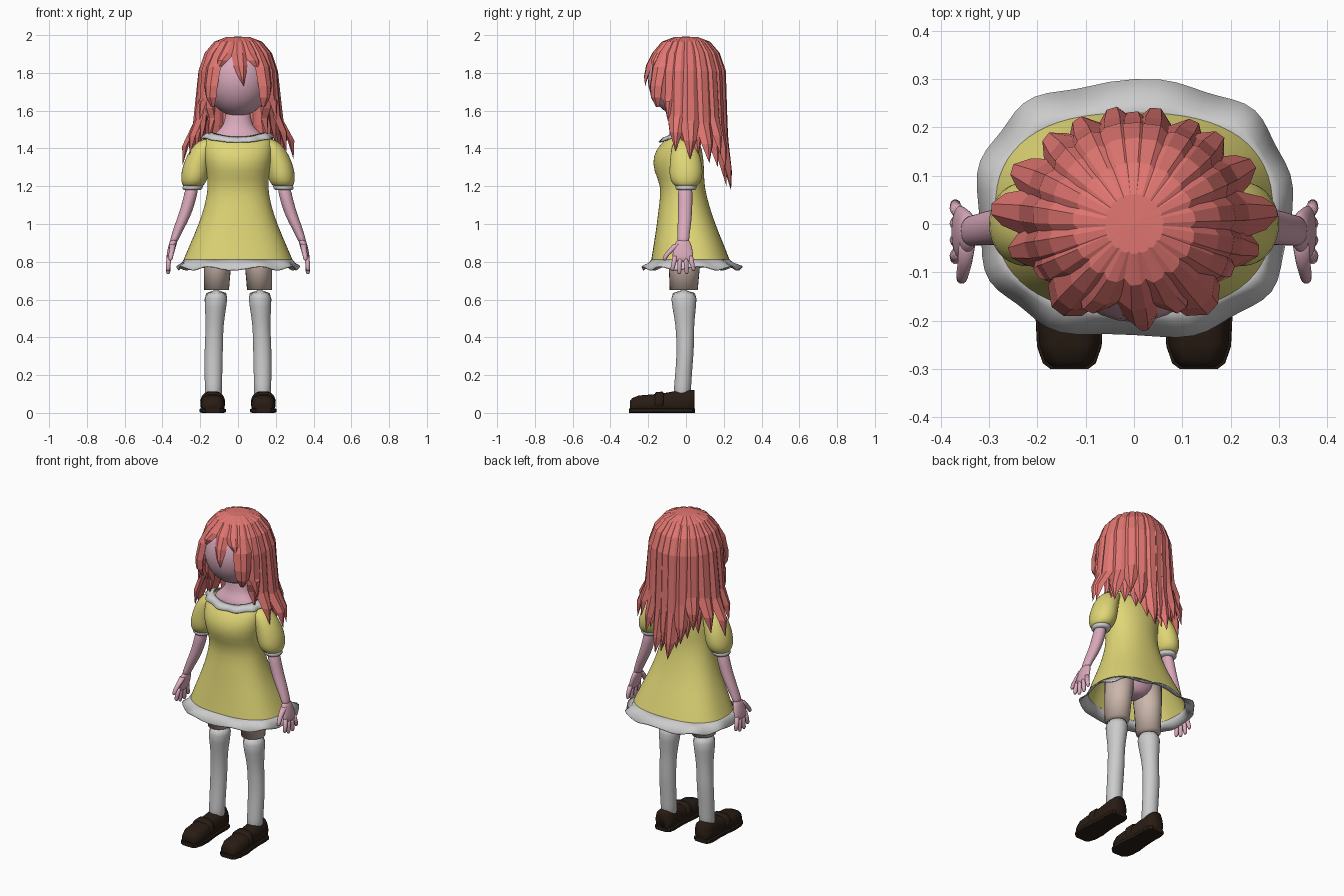
import bpy, bmesh, math, random
from mathutils import Vector

random.seed(4)


def material(name, rgb):
    m = bpy.data.materials.new(name)
    m.diffuse_color = (*rgb, 1)
    return m


SKIN = material("skin", (0.70, 0.40, 0.50))
TIGHTS = material("tan", (0.60, 0.47, 0.41))
HAIR = material("hair", (0.75, 0.18, 0.165))
YELLOW = material("yellow", (0.74, 0.67, 0.18))
TRIM = material("trim", (0.75, 0.75, 0.75))
SHOE = material("shoe", (0.022, 0.012, 0.007))


def spow(v, p):
    return math.copysign(abs(v) ** p, v)


def ring(x, y0, y1, z, rx, p=1.0, n=32, waves=0, dr=0.0, dz=0.0, tilt=0.0):
    """Horizontal superellipse from y0 to y1, with optional ripples."""
    cy, ry, pts = (y0 + y1) / 2, (y1 - y0) / 2, []
    for i in range(n):
        a = math.tau * i / n
        w = math.sin(waves * a + 0.6)
        c, s = spow(math.cos(a), p), spow(math.sin(a), p)
        pts.append(Vector((x + c * (rx + dr * w), cy + s * (ry + dr * w),
                           z + dz * w + tilt * math.cos(a) ** 2)))
    return pts


def loft(name, rings, mat, caps=True, smooth=True, subsurf=0, thick=0, side=1):
    bm = bmesh.new()
    vs = [[bm.verts.new((p.x * side, p.y, p.z)) for p in r] for r in rings]
    n = len(rings[0])
    for a, b in zip(vs, vs[1:]):
        for i in range(n):
            j = (i + 1) % n
            bm.faces.new((a[i], a[j], b[j], b[i]))
    if caps:
        bm.faces.new(vs[0])
        bm.faces.new(vs[-1])
    bmesh.ops.remove_doubles(bm, verts=bm.verts, dist=1e-5)
    bmesh.ops.recalc_face_normals(bm, faces=bm.faces)
    me = bpy.data.meshes.new(name)
    bm.to_mesh(me)
    bm.free()
    me.materials.append(mat)
    for f in me.polygons:
        f.use_smooth = smooth
    ob = bpy.data.objects.new(name, me)
    bpy.context.collection.objects.link(ob)
    if thick:
        ob.modifiers.new("thickness", 'SOLIDIFY').thickness = thick
    if subsurf:
        ob.modifiers.new("smooth", 'SUBSURF').levels = subsurf
        ob.modifiers["smooth"].render_levels = subsurf
    return ob


def limb(name, pts, mat, side=1, n=16, **kw):
    """Tube through (x, y, z, rx, ry) stations."""
    return loft(name, [ring(x, y - ry, y + ry, z, rx, n=n) for x, y, z, rx, ry in pts],
                mat, side=side, **kw)


# Head, neck and hips
head = []
for i in range(17):
    t = math.pi * i / 16
    z, r = 1.77 - 0.20 * math.cos(t), math.sin(t)
    head.append((0, -0.015, z, 0.178 * r, 0.188 * r))
limb("head", head, SKIN, n=32, caps=False)
limb("neck", [(0, -0.02, 1.42, 0.15, 0.085), (0, -0.02, 1.475, 0.135, 0.075),
              (0, -0.01, 1.505, 0.088, 0.06), (0, -0.005, 1.55, 0.067, 0.055),
              (0, 0, 1.66, 0.065, 0.055)], SKIN, n=24, subsurf=1)
limb("hips", [(0, 0, 0.83, 0.04, 0.05), (0, 0, 0.87, 0.12, 0.09), (0, 0, 0.97, 0.16, 0.10),
              (0, 0, 1.10, 0.13, 0.09)], SKIN, n=24, subsurf=1)

# Dress body, rows are z, half width, front y, back y, squareness
body = [(1.455, 0.145, -0.10, 0.055, 1), (1.425, 0.183, -0.135, 0.078, 1),
        (1.36, 0.183, -0.178, 0.092, 0.95), (1.28, 0.167, -0.172, 0.097, 0.95),
        (1.20, 0.157, -0.13, 0.097, 0.95), (1.10, 0.175, -0.143, 0.122, 0.9),
        (1.00, 0.208, -0.155, 0.155, 0.85), (0.90, 0.252, -0.170, 0.197, 0.8),
        (0.81, 0.290, -0.185, 0.232, 0.8)]
loft("dress", [ring(0, y0, y1, z, rx, p, tilt=0.02 if z > 1.4 else 0) for z, rx, y0, y1, p in body],
     YELLOW, caps=False, subsurf=1)

# Rippled hem and scalloped collar
loft("hem_trim", [ring(0, -0.184, 0.231, 0.812, 0.289, 0.8, 64),
                  ring(0, -0.20, 0.25, 0.79, 0.299, 0.8, 64, 9, 0.004, 0.005),
                  ring(0, -0.235, 0.295, 0.768, 0.325, 0.8, 64, 9, 0.006, 0.010)],
     TRIM, caps=False, thick=0.006)
loft("collar", [ring(0, -0.10, 0.055, 1.462, 0.14, n=64, tilt=0.025),
                ring(0, -0.122, 0.07, 1.456, 0.165, n=64, waves=10, dr=0.003, tilt=0.025),
                ring(0, -0.142, 0.088, 1.434, 0.190, n=64, waves=10, dr=0.006, tilt=0.025)],
     TRIM, caps=False, thick=0.006)

for side, tag in ((1, "left"), (-1, "right")):
    # Puffed sleeve, cuff and arm
    limb("sleeve_" + tag, [(0.13, -0.01, 1.455, 0.05, 0.04), (0.172, -0.01, 1.425, 0.058, 0.062),
                           (0.20, -0.005, 1.37, 0.068, 0.078), (0.22, 0, 1.31, 0.073, 0.087),
                           (0.23, 0, 1.25, 0.074, 0.09), (0.236, 0, 1.21, 0.062, 0.072),
                           (0.24, 0, 1.195, 0.046, 0.048)], YELLOW, side, 24, subsurf=1)
    limb("cuff_" + tag, [(0.238, 0, 1.207, 0.048, 0.050), (0.239, 0, 1.20, 0.053, 0.055),
                         (0.241, 0, 1.188, 0.053, 0.055), (0.242, 0, 1.18, 0.046, 0.048)],
         TRIM, side, 24)
    limb("arm_" + tag, [(0.238, -0.003, 1.22, 0.037, 0.04), (0.258, -0.004, 1.12, 0.035, 0.039),
                        (0.285, -0.006, 1.04, 0.034, 0.038), (0.312, -0.01, 0.98, 0.029, 0.035),
                        (0.335, -0.014, 0.925, 0.023, 0.031), (0.342, -0.015, 0.90, 0.021, 0.034)],
         SKIN, side, subsurf=1)

    # Hand with fingers and thumb
    limb("palm_" + tag, [(0.337, -0.014, 0.925, 0.020, 0.030), (0.346, -0.017, 0.89, 0.021, 0.046),
                         (0.357, -0.017, 0.85, 0.020, 0.056), (0.364, -0.016, 0.815, 0.016, 0.056),
                         (0.366, -0.016, 0.80, 0.009, 0.048)], SKIN, side, subsurf=1)
    for k, (y, tip, z) in enumerate([(-0.058, -0.072, 0.752), (-0.030, -0.036, 0.735),
                                     (-0.002, 0.004, 0.735), (0.024, 0.040, 0.752)]):
        limb(f"finger_{k + 1}_{tag}", [(0.363, y, 0.83, 0.013, 0.014),
                                       (0.369, (y + tip) / 2, 0.79, 0.013, 0.013),
                                       (0.370, tip, z + 0.01, 0.011, 0.011),
                                       (0.370, tip, z, 0.006, 0.006)], SKIN, side, 10)
    limb("thumb_" + tag, [(0.346, -0.045, 0.895, 0.017, 0.022), (0.350, -0.078, 0.862, 0.015, 0.020),
                          (0.355, -0.103, 0.835, 0.013, 0.015), (0.357, -0.113, 0.815, 0.011, 0.011),
                          (0.357, -0.115, 0.807, 0.005, 0.005)], SKIN, side, 10)

    # Thigh and long sock
    limb("thigh_" + tag, [(0.095, -0.005, 0.95, 0.085, 0.09), (0.108, -0.008, 0.80, 0.073, 0.084),
                          (0.114, -0.012, 0.65, 0.066, 0.074)], TIGHTS, side, 24)
    limb("sock_" + tag, [(0.114, -0.012, 0.655, 0.068, 0.076), (0.119, -0.010, 0.56, 0.057, 0.063),
                         (0.124, -0.006, 0.46, 0.046, 0.048), (0.128, -0.003, 0.36, 0.049, 0.047),
                         (0.130, -0.008, 0.26, 0.048, 0.044), (0.130, -0.018, 0.15, 0.046, 0.045),
                         (0.130, -0.022, 0.05, 0.046, 0.048)], TRIM, side, 24, subsurf=1)

    # Shoe sections are y, half width, height
    shoe = [(-0.297, 0.034, 0.062), (-0.285, 0.050, 0.078), (-0.25, 0.062, 0.092),
            (-0.19, 0.065, 0.097), (-0.13, 0.057, 0.102), (-0.06, 0.053, 0.115),
            (0, 0.055, 0.121), (0.035, 0.049, 0.122), (0.046, 0.034, 0.122)]

    def section(y, hw, z0, z1, p):
        out = []
        for i in range(24):
            a = math.tau * i / 24
            c, s = spow(math.cos(a), p), spow(math.sin(a), p)
            taper = 1 - 0.18 * max(0, s) * (p > 0.4)
            out.append(Vector((0.134 + hw * c * taper, y, (z0 + z1) / 2 + (z1 - z0) / 2 * s)))
        return out

    loft("shoe_" + tag, [section(y, w, 0.008, h, 0.6) for y, w, h in shoe], SHOE, side=side)
    loft("sole_" + tag, [section(y * 1.012, w + 0.005, 0, 0.024, 0.3) for y, w, h in shoe],
         SHOE, side=side, smooth=False)
    loft("shoe_strap_" + tag, [section(y, w, 0.02, h, 0.6) for y, w, h in
                               ((-0.165, 0.062, 0.104), (-0.16, 0.066, 0.109),
                                (-0.125, 0.062, 0.113), (-0.12, 0.057, 0.108))], SHOE, side=side)


# Hair locks: faceted, ridged blades swept down from the crown
def lock(name, az, pts, lean=0.0):
    """Stations are radius, z, half width; lean twists the lock sideways towards its tip."""
    rings = []
    for i, (r, z, hw) in enumerate(pts):
        a = math.radians(az + lean * (i / (len(pts) - 1)) ** 2)
        out, tan = Vector((math.sin(a), -math.cos(a), 0)), Vector((math.cos(a), math.sin(a), 0))
        c = out * r + Vector((0, 0, z))
        t = min(0.014, hw * 0.4)
        rings.append([c - tan * hw - out * t, c - tan * hw * 0.25 + out * t,
                      c + tan * hw * 0.4 + out * t * 0.8, c + tan * hw - out * t, c - out * t * 1.6])
    loft(name, rings, HAIR, caps=False, smooth=False)


CROWN = [(0, 1.992, 0), (0.055, 1.99, 0.018), (0.115, 1.965, 0.032), (0.165, 1.905, 0.046)]


def long_lock(name, az, tip_r, tip_z, width=0.052, inset=0.0, lean=0.0):
    top = [(max(0, r - inset), z - inset, w) for r, z, w in CROWN]
    mid = 1.80 + (tip_z - 1.80) * 0.55
    lock(name, az, top + [(0.197 - inset, 1.81, width),
                          (0.197 - inset + (tip_r - 0.197) * 0.3, mid, width),
                          (tip_r - 0.01, tip_z + 0.10, width * 0.65), (tip_r, tip_z, 0)], lean)


# Fringe
lock("fringe_centre", 0, CROWN + [(0.197, 1.84, 0.040), (0.215, 1.78, 0.020), (0.218, 1.73, 0)], 8)
for s in (-1, 1):
    tag = "left" if s > 0 else "right"
    lock("fringe_inner_" + tag, 20 * s, CROWN + [(0.192, 1.865, 0.035), (0.205, 1.81, 0)], 13 * s)
    lock("front_lock_" + tag, 42 * s, CROWN + [(0.208, 1.83, 0.052), (0.228, 1.73, 0.047),
                                               (0.226, 1.67, 0.036), (0.205, 1.62, 0.012)])
    # Side and back locks: azimuth, tip radius, tip z
    for k, (az, r, z) in enumerate([(62, 0.225, 1.56), (76, 0.262, 1.37), (96, 0.295, 1.33),
                                    (116, 0.275, 1.33), (134, 0.255, 1.36), (151, 0.245, 1.28),
                                    (168, 0.242, 1.19)]):
        long_lock(f"outer_lock_{k + 1}_{tag}", az * s, r, z + random.uniform(-0.02, 0.02),
                  lean=random.uniform(-3, 3))
    # Under layer fills the gaps
    for k, (az, r, z) in enumerate([(70, 0.165, 1.46), (86, 0.20, 1.42), (106, 0.23, 1.36),
                                    (126, 0.215, 1.33), (143, 0.21, 1.30), (160, 0.215, 1.24),
                                    (174, 0.215, 1.20)]):
        long_lock(f"under_lock_{k + 1}_{tag}", az * s, r, z, 0.05, 0.014)
long_lock("outer_lock_back", 180, 0.23, 1.24)
